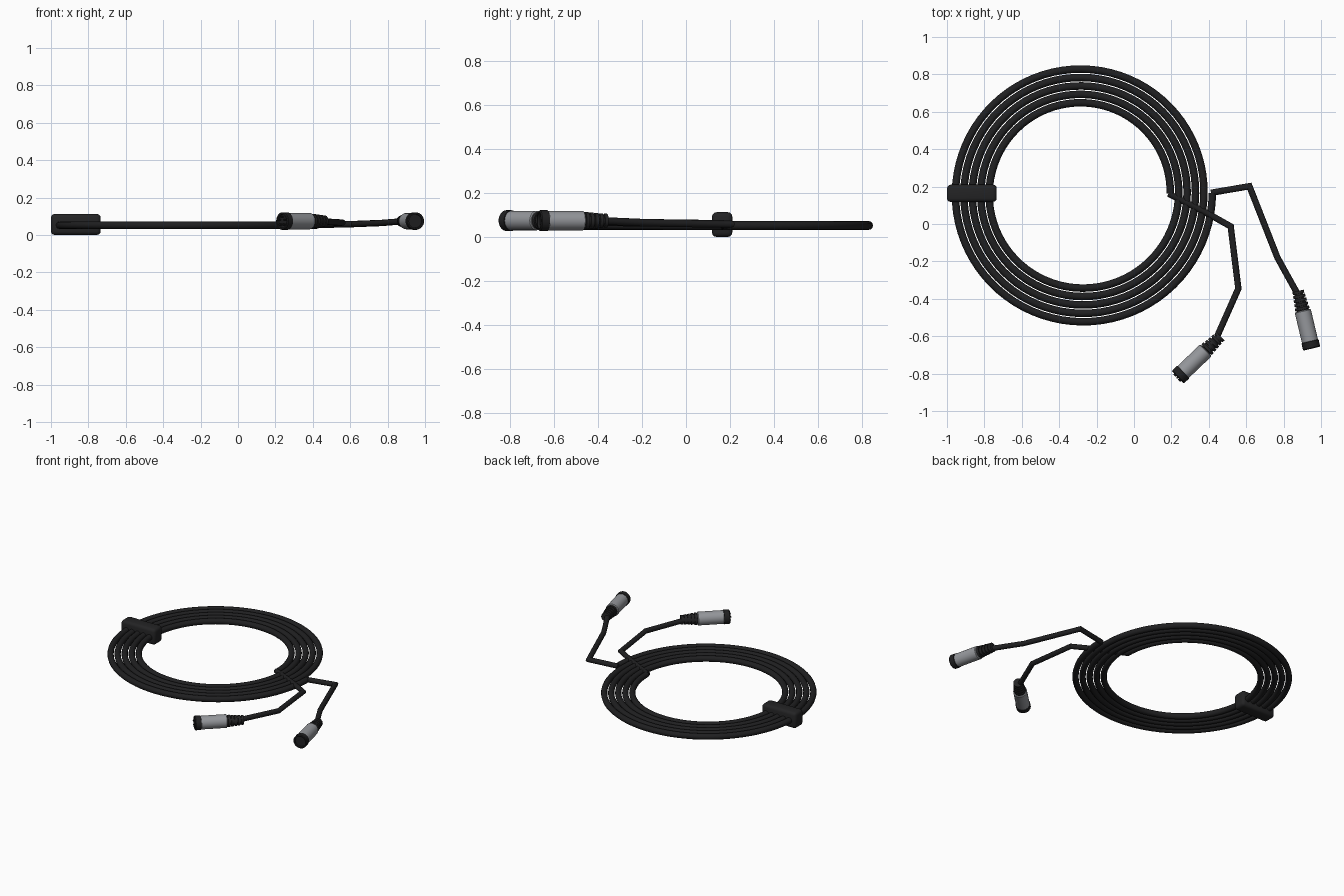
import bpy, bmesh, math
from mathutils import Vector

if "Cube" in bpy.data.objects:
    bpy.data.objects.remove(bpy.data.objects["Cube"])


def material(name, rgb):
    m = bpy.data.materials.new(name)
    m.diffuse_color = (*rgb, 1)
    m.use_nodes = True
    m.node_tree.nodes["Principled BSDF"].inputs["Base Color"].default_value = m.diffuse_color
    return m


BLACK = material("cable black", (0.014, 0.014, 0.015))
RUBBER = material("rubber black", (0.017, 0.017, 0.018))
METAL = material("metal grey", (0.30, 0.31, 0.33))


def add_mesh(name, bm, mat, smooth=True):
    bmesh.ops.recalc_face_normals(bm, faces=bm.faces)
    me = bpy.data.meshes.new(name)
    bm.to_mesh(me)
    bm.free()
    me.materials.append(mat)
    ob = bpy.data.objects.new(name, me)
    bpy.context.collection.objects.link(ob)
    if smooth:
        bpy.ops.object.select_all(action='DESELECT')
        ob.select_set(True)
        bpy.context.view_layer.objects.active = ob
        bpy.ops.object.shade_smooth_by_angle(angle=math.radians(35))
    return ob


def tube(name, pts, radius, mat, sides=12):
    """Sweep a circle along a flat-lying path, mitred at the bends."""
    pts = [Vector(p) for p in pts]
    bm = bmesh.new()
    rings = []
    for i, p in enumerate(pts):
        a = (p - pts[max(i - 1, 0)]).normalized()
        b = (pts[min(i + 1, len(pts) - 1)] - p).normalized()
        t = (a + b).normalized()
        side = t.cross(Vector((0, 0, 1))).normalized()
        up = side.cross(t)
        ends = 0 < i < len(pts) - 1
        mitre = 1 / max(t.dot(b), 0.5) if ends else 1
        rings.append([bm.verts.new(p + radius * (
            side * math.cos(k * math.tau / sides) * mitre
            + up * math.sin(k * math.tau / sides))) for k in range(sides)])
    for r, s in zip(rings, rings[1:]):
        for k in range(sides):
            n = (k + 1) % sides
            bm.faces.new((r[k], r[n], s[n], s[k]))
    bm.faces.new(rings[0])
    bm.faces.new(rings[-1])
    return add_mesh(name, bm, mat)


def lathe(name, profile, start, direction, mat, sides=32):
    """Revolve (distance, radius) points round an axis from start."""
    d = Vector(direction).normalized()
    side = d.cross(Vector((0, 0, 1))).normalized()
    up = side.cross(d)
    bm = bmesh.new()
    rings = []
    for dist, r in profile:
        rings.append([bm.verts.new(Vector(start) + d * dist + r * (
            side * math.cos(k * math.tau / sides)
            + up * math.sin(k * math.tau / sides))) for k in range(sides)])
    for r, s in zip(rings, rings[1:]):
        for k in range(sides):
            n = (k + 1) % sides
            bm.faces.new((r[k], r[n], s[n], s[k]))
    bm.faces.new(rings[0])
    bm.faces.new(rings[-1])
    return add_mesh(name, bm, mat)


# Coiled cable: five-turn flat spiral
CX, CY, R0, PITCH, TURNS, STEPS = -0.279, 0.164, 0.473, 0.045, 5, 80
spiral = []
for i in range(TURNS * STEPS + 1):
    a = i / STEPS * math.tau
    r = R0 + PITCH * i / STEPS
    spiral.append((CX + r * math.cos(a), CY + r * math.sin(a), 0.052))
tube("coiled_cable", spiral, 0.02, BLACK)

# Loose tails running to the connectors
tube("inner_tail", [(0.185, 0.162, 0.055), (0.40, 0.053, 0.061), (0.517, -0.013, 0.062),
                    (0.558, -0.345, 0.066), (0.445, -0.60, 0.073)], 0.017, BLACK)
tube("outer_tail", [(0.412, 0.167, 0.053), (0.617, 0.202, 0.058),
                    (0.767, -0.18, 0.064), (0.878, -0.38, 0.073)], 0.017, BLACK)

# Clip holding the turns together
bm = bmesh.new()
bmesh.ops.create_cube(bm, size=1)
for v in bm.verts:
    v.co = Vector((-0.867 + v.co.x * 0.266, 0.164 + v.co.y * 0.092, 0.056 + v.co.z * 0.112))
bmesh.ops.bevel(bm, geom=bm.edges[:], offset=0.02, segments=3, profile=0.5, affect='EDGES')
add_mesh("cable_clip", bm, RUBBER)


def connector(prefix, start, direction, pins):
    d = Vector(direction).normalized()
    start = Vector(start)
    # ribbed strain relief
    prof = [(0, 0.016)]
    ribs = 5
    for i in range(ribs):
        x, r = i * 0.022, 0.031 + 0.002 * i
        prof += [(x, r), (x + 0.015, r), (x + 0.016, r - 0.007), (x + 0.022, r - 0.007)]
    lathe(prefix + "_strain_relief", prof, start, d, RUBBER, 24)
    # metal barrel
    lathe(prefix + "_barrel", [(0.108, 0.039), (0.112, 0.044), (0.276, 0.044), (0.28, 0.04)],
          start, d, METAL)
    # hollow tip
    lathe(prefix + "_tip", [(0.276, 0.04), (0.278, 0.047), (0.312, 0.047), (0.317, 0.043),
                            (0.317, 0.036), (0.305, 0.035), (0.305, 0.002)], start, d, BLACK)
    # contact pins
    if pins:
        side = d.cross(Vector((0, 0, 1)))
        for i in range(5):
            a = i * math.tau / 5 + math.pi / 2
            off = 0.023 * (side * math.cos(a) + Vector((0, 0, math.sin(a))))
            lathe(f"{prefix}_pin_{i + 1}", [(0.30, 0.005), (0.322, 0.005), (0.325, 0.002)],
                  start + off, d, BLACK, 10)


connector("inner_connector", (0.463, -0.60, 0.074), (-0.723, -0.691, 0), True)
connector("outer_connector", (0.877, -0.358, 0.074), (0.231, -0.973, 0), False)
